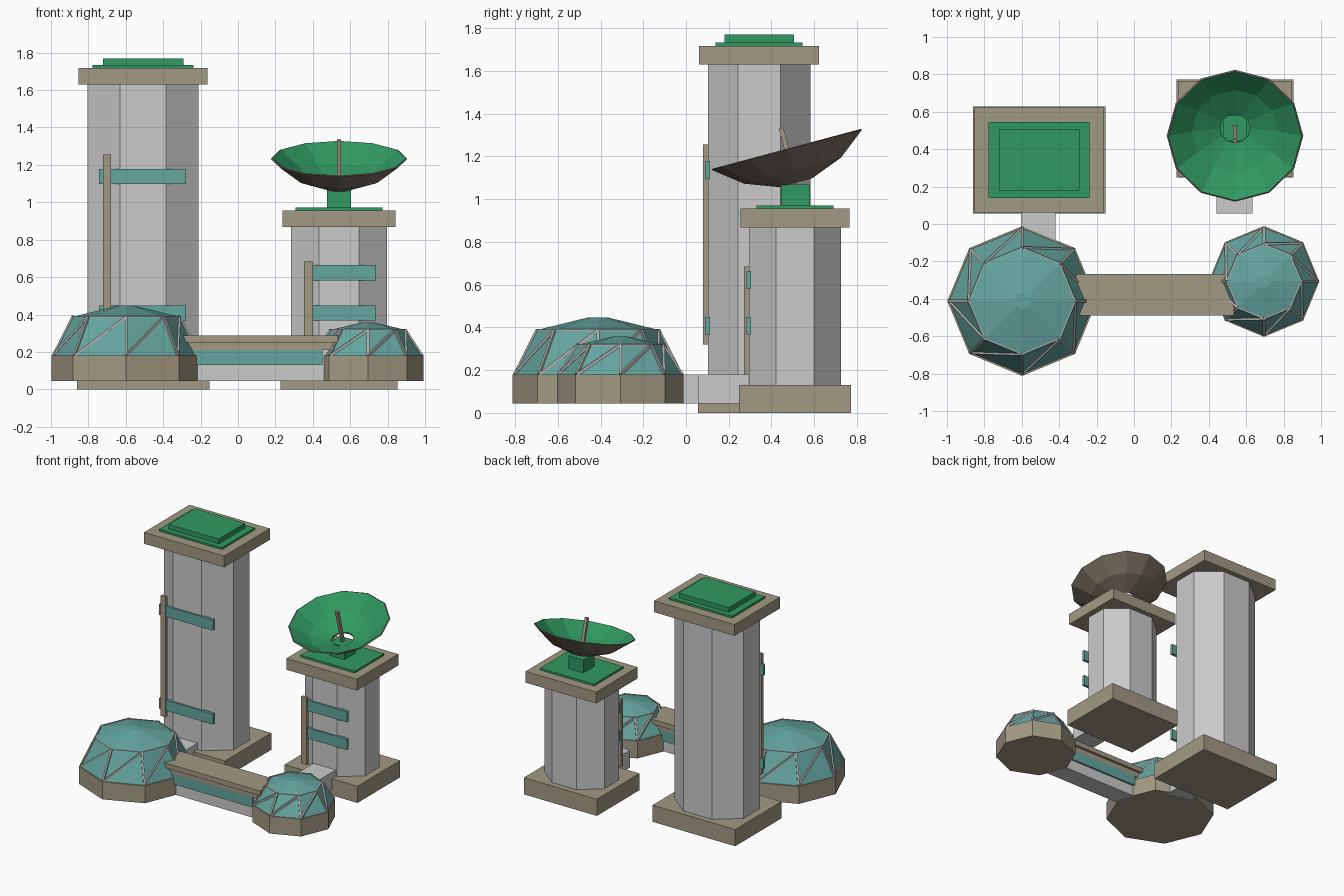
import bpy, bmesh, math
from mathutils import Vector, Matrix

if "Cube" in bpy.data.objects:
    bpy.data.objects.remove(bpy.data.objects["Cube"])


def material(name, rgb):
    m = bpy.data.materials.new(name)
    m.diffuse_color = (*rgb, 1)
    m.use_nodes = True
    m.node_tree.nodes["Principled BSDF"].inputs["Base Color"].default_value = m.diffuse_color
    return m


TAUPE = material("taupe", (0.37, 0.32, 0.23))
TEAL = material("teal", (0.13, 0.38, 0.35))
GREEN = material("green", (0.03, 0.32, 0.12))
BROWN = material("dish_brown", (0.2, 0.16, 0.12))
STRUT = material("strut_grey", (0.42, 0.42, 0.42))


def finish(name, bm, mats=()):
    bmesh.ops.recalc_face_normals(bm, faces=bm.faces)
    me = bpy.data.meshes.new(name)
    bm.to_mesh(me)
    bm.free()
    for m in mats:
        me.materials.append(m)
    ob = bpy.data.objects.new(name, me)
    bpy.context.collection.objects.link(ob)
    return ob


def box(name, x, y, z, mat=None):
    """Box from (min, max) ranges."""
    bm = bmesh.new()
    bmesh.ops.create_cube(bm, size=1)
    for v in bm.verts:
        v.co = [r[0] + (c + 0.5) * (r[1] - r[0]) for c, r in zip(v.co, (x, y, z))]
    return finish(name, bm, [mat] if mat else [])


def lathe(name, profile, n, center, scale=(1, 1), phase=0, mat=None):
    """Faceted stack of rings from (radius, z) points, closed at both ends."""
    bm = bmesh.new()
    rings = []
    for r, z in profile:
        rings.append([bm.verts.new((center[0] + r * scale[0] * math.cos(phase + math.tau * i / n),
                                    center[1] + r * scale[1] * math.sin(phase + math.tau * i / n), z))
                      for i in range(n)])
    for a, b in zip(rings, rings[1:]):
        for i in range(n):
            j = (i + 1) % n
            bm.faces.new((a[i], a[j], b[j], b[i]))
    bm.faces.new(rings[0])
    bm.faces.new(rings[-1])
    return finish(name, bm, [mat] if mat else [])


def add_bar(bm, a, b, w):
    """Thin square bar between two points."""
    d = b - a
    rot = d.to_track_quat('Z', 'Y').to_matrix().to_4x4()
    mat = Matrix.Translation((a + b) / 2) @ rot @ Matrix.Diagonal((w, w, d.length, 1))
    bmesh.ops.create_cube(bm, size=1, matrix=mat)


def tower(name, cx, cy, hx, hy, height, base, cap, plate, pole, bars, bar_x):
    def slab(part, half, z, mat):
        box(f"{name}_{part}", (cx - half[0], cx + half[0]), (cy - half[1], cy + half[1]), z, mat)
    slab("base", base, (0, 0.13), TAUPE)
    r = 1 / math.cos(math.pi / 8)
    lathe(f"{name}_shaft", [(r, 0.1), (r, height)], 8, (cx, cy), (hx, hy), math.pi / 8)
    slab("cap", cap, (height, height + 0.088), TAUPE)
    slab("roof_plate", plate, (height + 0.088, height + 0.103), GREEN)
    # front window bands and upright pole
    front = cy - hy
    for i, z in enumerate(bars):
        box(f"{name}_window_band_{i}", bar_x, (front - 0.013, front + 0.01), (z, z + 0.082), TEAL)
    box(f"{name}_pole", pole[0], (front - 0.023, front + 0.001), pole[1], TAUPE)


tower("tall_tower", -0.507, 0.342, 0.297, 0.24, 1.63, (0.355, 0.285), (0.345, 0.28),
      (0.27, 0.203), ((-0.722, -0.68), (0.32, 1.255)), (0.367, 1.097), (-0.743, -0.278))
box("tall_tower_roof_block", (-0.722, -0.292), (0.18, 0.505), (1.73, 1.77), GREEN)
tower("short_tower", 0.54, 0.51, 0.257, 0.215, 0.868, (0.314, 0.262), (0.303, 0.255),
      (0.233, 0.18), ((0.353, 0.4), (0.165, 0.684)), (0.367, 0.582), (0.36, 0.738))
box("dish_post", (0.476, 0.604), (0.444, 0.58), (0.97, 1.07), GREEN)


# Tilted dish: open shell with green inside, brown outside and a centre hole
def dish():
    n = 12
    inner = [(0.08, -0.148), (0.23, -0.09), (0.357, 0.004)]
    outer = [(0.365, 0.0), (0.235, -0.102), (0.08, -0.16)]
    bm = bmesh.new()
    rings = [[bm.verts.new((r * math.cos(math.tau * i / n), r * math.sin(math.tau * i / n), z))
              for i in range(n)] for r, z in inner + outer]
    for k in range(6):
        a, b = rings[k], rings[(k + 1) % 6]
        for i in range(n):
            j = (i + 1) % n
            f = bm.faces.new((a[i], a[j], b[j], b[i]))
            f.material_index = 0 if k < 2 else 1
    tilt = Matrix.Translation((0.54, 0.472, 1.232)) @ Matrix.Rotation(math.radians(15), 4, 'X')
    finish("dish", bm, (GREEN, BROWN)).matrix_world = tilt
    feed = bmesh.new()
    add_bar(feed, Vector((0, 0, -0.165)), Vector((0, 0, 0.105)), 0.022)
    finish("dish_feed", feed, [TAUPE]).matrix_world = tilt


dish()


# Geodesic domes on octagonal drums, with ribs and diagonal struts
def dome(name, c, r, r_mid, r_top, z_mid, z_top):
    z0 = 0.18
    lathe(f"{name}_drum", [(r, 0.045), (r, z0)], 8, c, mat=TAUPE)
    lathe(f"{name}_glass", [(r * 0.975, z0), (r_mid, z_mid), (r_top, z_top)], 8, c, mat=TEAL)

    def point(i, rad, z):
        a = math.tau * i / 8
        return Vector((c[0] + rad * math.cos(a), c[1] + rad * math.sin(a), z))
    bm = bmesh.new()
    for i in range(8):
        low, mid = point(i, r * 0.975, z0), point(i, r_mid, z_mid)
        add_bar(bm, low, mid, 0.014)
        add_bar(bm, low, point(i + 1, r_mid, z_mid), 0.014)
        add_bar(bm, mid, point(i + 1, r_mid, z_mid), 0.008)
    finish(f"{name}_struts", bm, [STRUT])


dome("large_dome", (-0.598, -0.412), 0.4, 0.285, 0.045, 0.388, 0.447)
dome("small_dome", (0.695, -0.307), 0.296, 0.2, 0.035, 0.318, 0.357)

# Corridor between the domes
box("corridor_body", (-0.3, 0.5), (-0.455, -0.3), (0.045, 0.22))
box("corridor_eave", (-0.3, 0.52), (-0.468, -0.286), (0.21, 0.25), TAUPE)
box("corridor_roof", (-0.31, 0.535), (-0.488, -0.266), (0.25, 0.288), TAUPE)
for side, y in (("front", -0.46), ("back", -0.294)):
    box(f"corridor_window_{side}", (-0.25, 0.452), (y - 0.008, y + 0.008), (0.13, 0.21), TEAL)

# Short links between towers and domes
box("large_link", (-0.605, -0.42), (-0.115, 0.15), (0.045, 0.18))
box("small_link", (0.442, 0.634), (0.055, 0.3), (0.045, 0.18))
